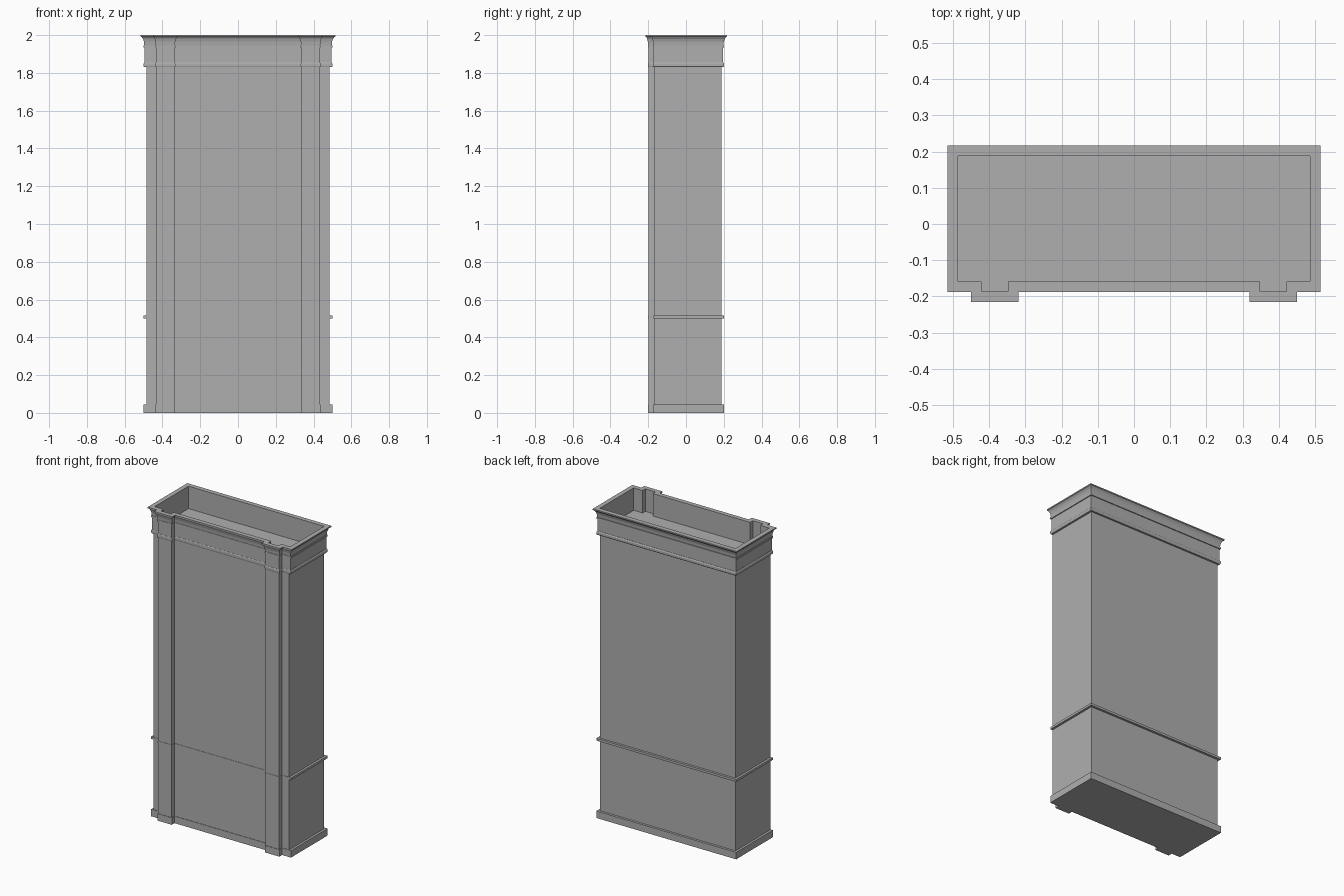
import bpy, bmesh

if "Cube" in bpy.data.objects:
    bpy.data.objects.remove(bpy.data.objects["Cube"])

grey = bpy.data.materials.new("plain grey")
grey.diffuse_color = (0.43, 0.43, 0.43, 1)
grey.use_nodes = True
grey.node_tree.nodes["Principled BSDF"].inputs["Base Color"].default_value = grey.diffuse_color


def outline(s, f):
    """Cabinet footprint: s grows the sides and back, f grows the front and pilasters."""
    x, back, front, pil = 0.485 + s, 0.187 + s, -0.17 - f, -0.198 - f
    outer, inner = 0.433 + f, 0.336 - f
    half = [(inner, front), (inner, pil), (outer, pil), (outer, front), (x, front), (x, back)]
    return half + [(-px, py) for px, py in reversed(half)]


def finish(name, bm):
    bmesh.ops.recalc_face_normals(bm, faces=bm.faces)
    me = bpy.data.meshes.new(name)
    bm.to_mesh(me)
    bm.free()
    me.materials.append(grey)
    ob = bpy.data.objects.new(name, me)
    bpy.context.collection.objects.link(ob)
    return ob


def moulding(name, levels, ring=False):
    """Run a profile of (z, side offset, front offset) round the footprint."""
    bm = bmesh.new()
    loops = [[bm.verts.new((x, y, z)) for x, y in outline(s, f)] for z, s, f in levels]
    pairs = list(zip(loops, loops[1:]))
    if ring:
        pairs.append((loops[-1], loops[0]))
    for a, b in pairs:
        n = len(a)
        for i in range(n):
            j = (i + 1) % n
            bm.faces.new((a[i], a[j], b[j], b[i]))
    if not ring:
        bm.faces.new(loops[0])
        bm.faces.new(loops[-1])
    return finish(name, bm)


def box(name, x0, x1, y0, y1, z0, z1):
    bm = bmesh.new()
    bmesh.ops.create_cube(bm, size=1)
    for v in bm.verts:
        v.co = ((x0, x1)[v.co.x > 0], (y0, y1)[v.co.y > 0], (z0, z1)[v.co.z > 0])
    return finish(name, bm)


# Main case and the two front pilasters
box("cabinet_body", -0.485, 0.485, -0.17, 0.187, 0.02, 1.85)
box("pilaster_left", -0.433, -0.336, -0.198, -0.16, 0.02, 1.85)
box("pilaster_right", 0.336, 0.433, -0.198, -0.16, 0.02, 1.85)

# Plinth, waist band and the band under the frieze
moulding("plinth", [(0, 0.015, 0.003), (0.045, 0.015, 0.003)])
moulding("waist_band", [(0.5, 0.015, 0.002), (0.515, 0.015, 0.002)])
moulding("neck_band", [(1.83, 0.011, 0.002), (1.836, 0.015, 0.004),
                       (1.849, 0.015, 0.004), (1.855, 0.011, 0.002)])

# Frieze and flared cornice, hollow inside with a sunken top
moulding("frieze_cornice", [
    (1.85, 0.009, 0.001), (1.934, 0.009, 0.001),
    (1.934, 0.015, 0.004), (1.945, 0.015, 0.004),
    (1.945, 0.011, 0.002), (1.965, 0.013, 0.004), (1.98, 0.018, 0.008),
    (1.99, 0.025, 0.013), (1.992, 0.03, 0.017), (2.0, 0.03, 0.017),
    (2.0, 0.0, -0.012), (1.85, 0.0, -0.012)], ring=True)
